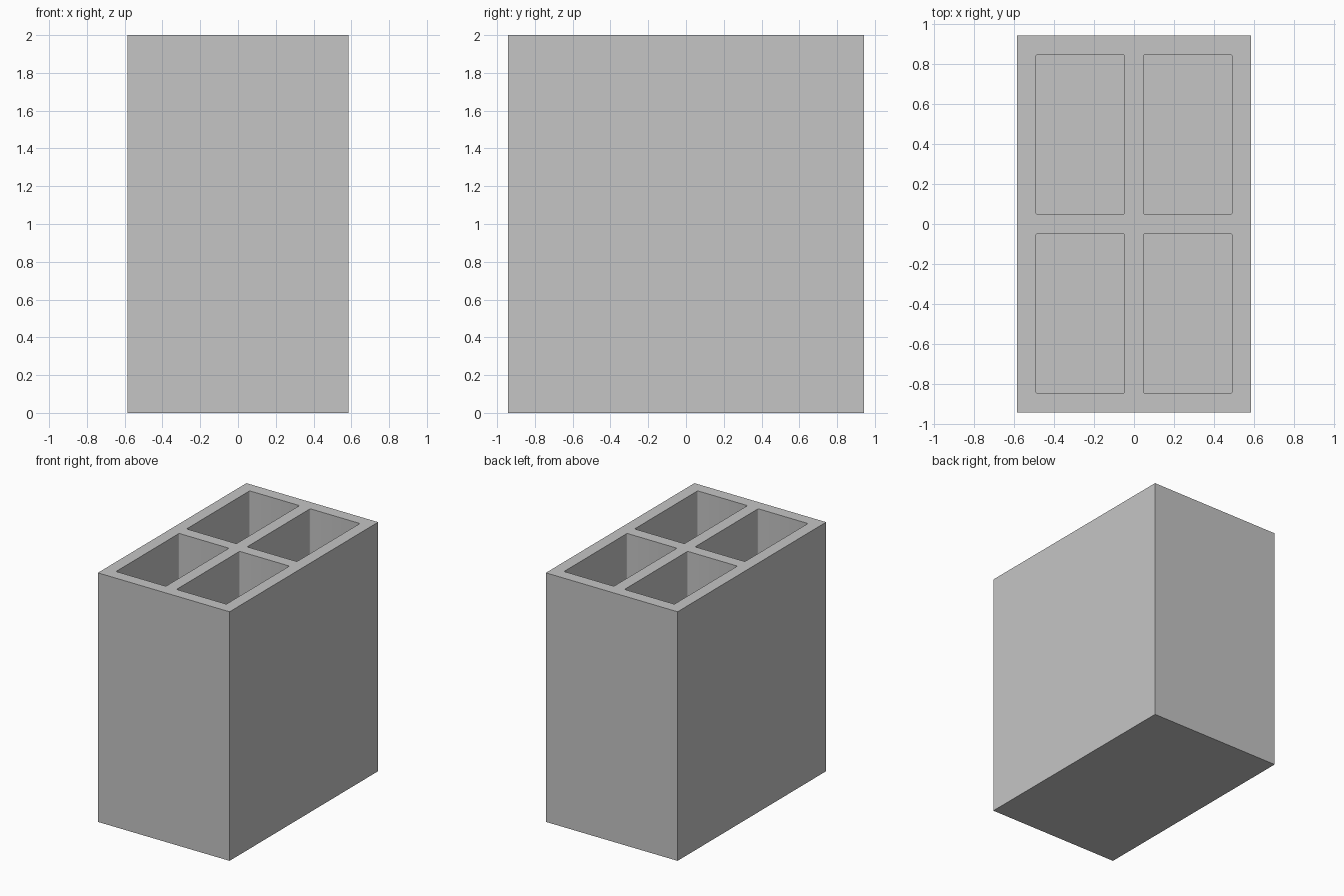
import bpy
import bmesh

old = bpy.data.objects.get("Cube")
if old:
    bpy.data.objects.remove(old, do_unlink=True)

WIDTH, DEPTH, HEIGHT = 1.17, 1.885, 2.0
WALL = 0.095
CORNER = 0.01

grey = bpy.data.materials.new("light grey")
grey.use_nodes = True
colour = (0.56, 0.56, 0.56, 1)
grey.diffuse_color = colour
grey.node_tree.nodes["Principled BSDF"].inputs["Base Color"].default_value = colour


def box(name, size, centre, radius=0):
    """Box with optionally rounded vertical edges."""
    bm = bmesh.new()
    bmesh.ops.create_cube(bm, size=1)
    for v in bm.verts:
        v.co = [c + p * s for c, p, s in zip(centre, v.co, size)]
    if radius:
        upright = [e for e in bm.edges
                   if abs(e.verts[0].co.z - e.verts[1].co.z) > size[2] / 2]
        bmesh.ops.bevel(bm, geom=upright, offset=radius, segments=4,
                        profile=0.5, affect='EDGES')
    mesh = bpy.data.meshes.new(name)
    bm.to_mesh(mesh)
    bm.free()
    mesh.materials.append(grey)
    obj = bpy.data.objects.new(name, mesh)
    bpy.context.collection.objects.link(obj)
    return obj


# Solid block
holder = box("compartment_box", (WIDTH, DEPTH, HEIGHT), (0, 0, HEIGHT / 2))

# Four deep pockets, equal walls and floor
pocket_x = (WIDTH - 3 * WALL) / 2
pocket_y = (DEPTH - 3 * WALL) / 2
top = HEIGHT + WALL
for sx in (-1, 1):
    for sy in (-1, 1):
        cutter = box("pocket_cutter", (pocket_x, pocket_y, top - WALL),
                     (sx * (pocket_x + WALL) / 2, sy * (pocket_y + WALL) / 2,
                      (top + WALL) / 2), CORNER)
        cut = holder.modifiers.new("pocket", 'BOOLEAN')
        cut.operation = 'DIFFERENCE'
        cut.solver = 'EXACT'
        cut.object = cutter
        cutter.hide_render = True
        cutter.hide_viewport = True

# Bake the cuts and discard the cutters
bpy.context.view_layer.update()
graph = bpy.context.evaluated_depsgraph_get()
holder_mesh = bpy.data.meshes.new_from_object(holder.evaluated_get(graph))
holder.modifiers.clear()
holder.data = holder_mesh
for obj in [o for o in bpy.data.objects if o.name.startswith("pocket_cutter")]:
    bpy.data.objects.remove(obj, do_unlink=True)

# Smooth only the small pocket corners
bpy.ops.object.select_all(action='DESELECT')
holder.select_set(True)
bpy.context.view_layer.objects.active = holder
bpy.ops.object.shade_smooth_by_angle(angle=0.6)
